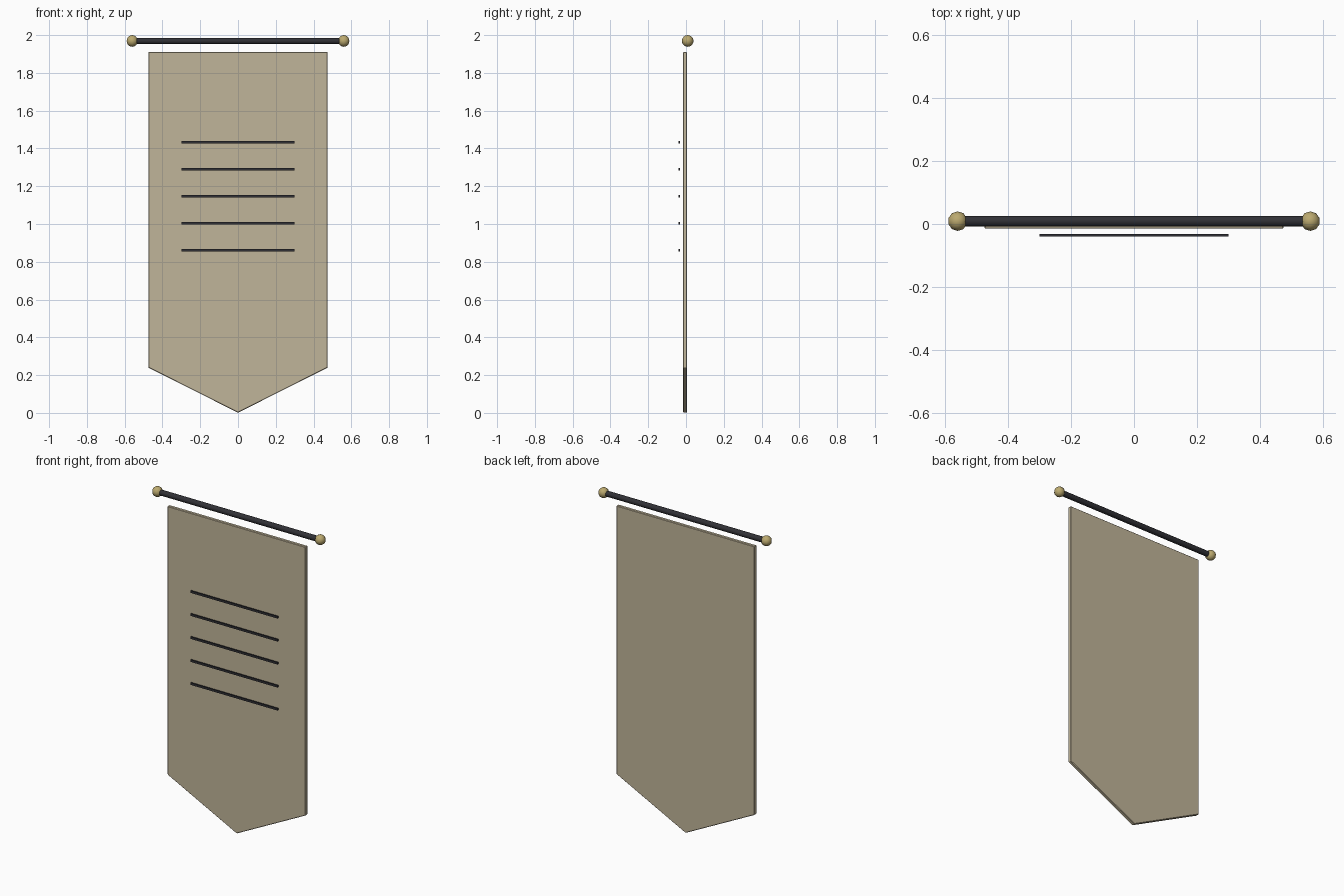
import bpy, bmesh, math

if "Cube" in bpy.data.objects:
    bpy.data.objects.remove(bpy.data.objects["Cube"])


def material(name, color):
    m = bpy.data.materials.new(name)
    m.diffuse_color = (*color, 1)
    m.use_nodes = True
    m.node_tree.nodes["Principled BSDF"].inputs["Base Color"].default_value = m.diffuse_color
    return m


CLOTH = material("cloth", (0.53, 0.46, 0.32))
DARK = material("dark", (0.03, 0.03, 0.036))
BRASS = material("brass", (0.50, 0.40, 0.16))
ROD_Y, ROD_Z = 0.009, 1.969


def finish(name, mat, smooth=False):
    ob = bpy.context.object
    ob.name = name
    ob.data.materials.append(mat)
    if smooth:
        bpy.ops.object.shade_smooth_by_angle(angle=math.radians(50))
    return ob


# Banner cloth: pointed pentagon extruded through its thickness
outline = [(-0.475, 1.91), (-0.475, 0.24), (0, 0.001), (0.475, 0.24), (0.475, 1.91)]
bm = bmesh.new()
face = bm.faces.new([bm.verts.new((x, -0.015, z)) for x, z in outline])
ext = bmesh.ops.extrude_face_region(bm, geom=[face])
bmesh.ops.translate(bm, vec=(0, 0.021, 0),
                    verts=[g for g in ext["geom"] if isinstance(g, bmesh.types.BMVert)])
bmesh.ops.recalc_face_normals(bm, faces=bm.faces)
mesh = bpy.data.meshes.new("banner_cloth")
bm.to_mesh(mesh)
bm.free()
cloth = bpy.data.objects.new("banner_cloth", mesh)
bpy.context.collection.objects.link(cloth)
mesh.materials.append(CLOTH)
bevel = cloth.modifiers.new("edge_bevel", "BEVEL")
bevel.width = 0.003
bevel.segments = 1

# Hanging rod
bpy.ops.mesh.primitive_cylinder_add(vertices=12, radius=0.017, depth=1.12,
                                    location=(0, ROD_Y, ROD_Z),
                                    rotation=(0, math.pi / 2, 0))
finish("hanging_rod", DARK, True)

# Ball finials on the rod ends
for side, label in ((-1, "left"), (1, "right")):
    bpy.ops.mesh.primitive_uv_sphere_add(segments=10, ring_count=8, radius=0.031,
                                         location=(side * 0.56, ROD_Y, ROD_Z))
    finish(f"finial_{label}", BRASS, True)

# Raised stripes floating just in front of the cloth
for i in range(5):
    bpy.ops.mesh.primitive_cube_add(size=1, location=(0, -0.036, 1.434 - i * 0.143))
    bpy.context.object.scale = (0.6, 0.008, 0.013)
    finish(f"stripe_{i + 1}", DARK)
